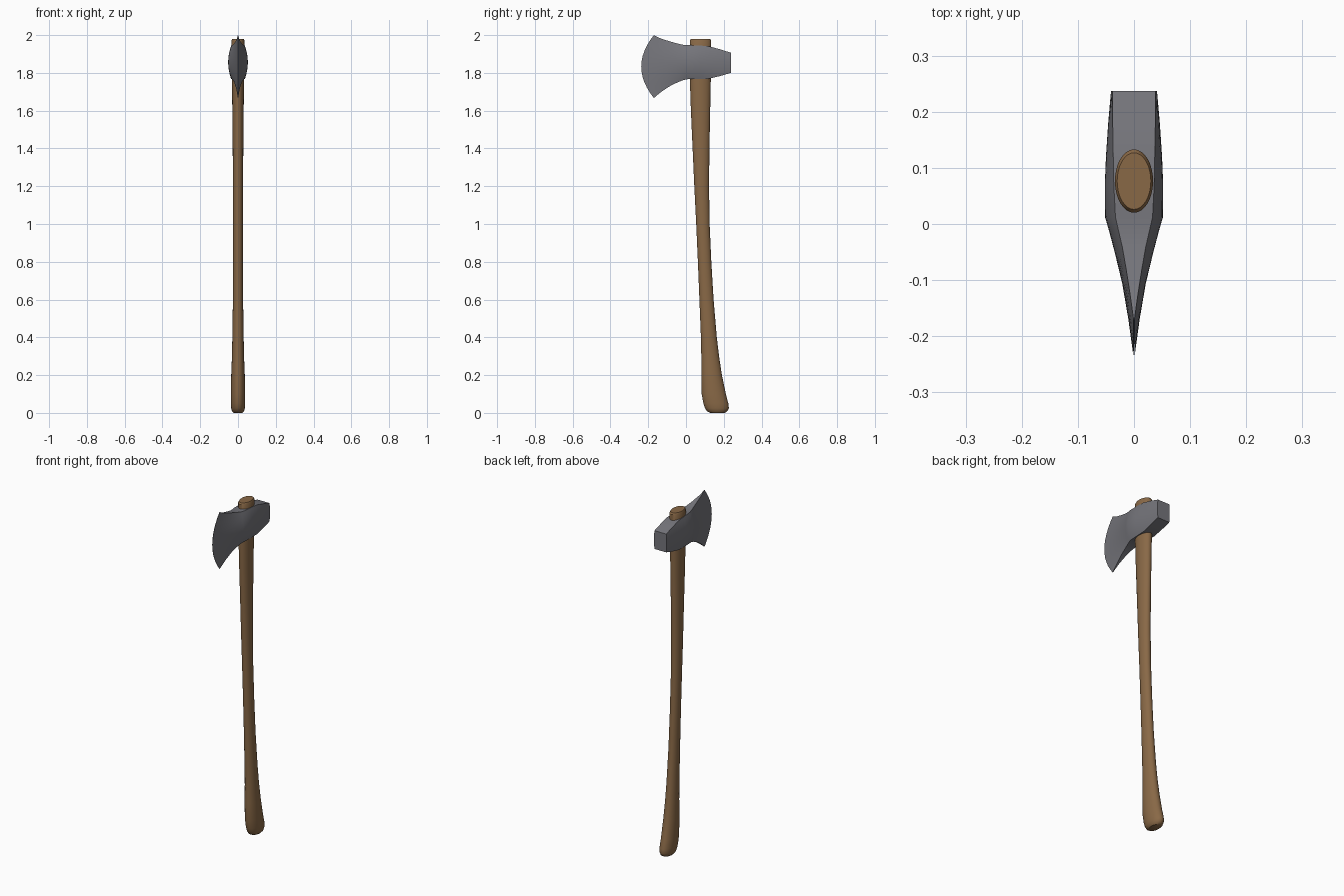
import bpy, bmesh, math


def material(name, rgb):
    m = bpy.data.materials.new(name)
    m.diffuse_color = (*rgb, 1)
    return m


def loft(name, rings, mat, angle):
    """Skin a list of closed rings of points and cap both ends."""
    bm = bmesh.new()
    loops = [[bm.verts.new(p) for p in r] for r in rings]
    n = len(loops[0])
    for a, b in zip(loops, loops[1:]):
        for i in range(n):
            j = (i + 1) % n
            bm.faces.new((a[i], a[j], b[j], b[i]))
    bm.faces.new(loops[0])
    bm.faces.new(loops[-1])
    bmesh.ops.recalc_face_normals(bm, faces=bm.faces)
    me = bpy.data.meshes.new(name)
    bm.to_mesh(me)
    bm.free()
    ob = bpy.data.objects.new(name, me)
    bpy.context.collection.objects.link(ob)
    me.materials.append(mat)
    bpy.context.view_layer.objects.active = ob
    ob.select_set(True)
    bpy.ops.object.shade_smooth_by_angle(angle=math.radians(angle))
    ob.select_set(False)
    return ob


wood = material("brown wood", (0.25, 0.14, 0.062))
steel = material("grey steel", (0.18, 0.18, 0.2))

# Handle: height, front edge y, back edge y, half width x
handle = [
    (0.000, 0.128, 0.205, 0.024), (0.008, 0.112, 0.218, 0.032),
    (0.025, 0.100, 0.227, 0.036), (0.05, 0.092, 0.224, 0.038),
    (0.10, 0.083, 0.211, 0.038), (0.20, 0.081, 0.190, 0.036),
    (0.30, 0.081, 0.175, 0.032), (0.40, 0.079, 0.163, 0.030),
    (0.60, 0.071, 0.146, 0.027), (0.80, 0.063, 0.134, 0.026),
    (1.00, 0.054, 0.125, 0.026), (1.20, 0.044, 0.122, 0.027),
    (1.40, 0.035, 0.124, 0.028), (1.60, 0.026, 0.128, 0.030),
    (1.75, 0.021, 0.131, 0.032), (1.90, 0.020, 0.133, 0.034),
    (1.972, 0.020, 0.133, 0.034), (1.98, 0.026, 0.127, 0.030)]
SIDES = 32
rings = []
for z, y0, y1, w in handle:
    rings.append([(w * math.cos(2 * math.pi * i / SIDES),
                   (y0 + y1) / 2 + (y1 - y0) / 2 * math.sin(2 * math.pi * i / SIDES),
                   z) for i in range(SIDES)])
loft("handle", rings, wood, 35)

# Axe head: y, forward bow, top z, bottom z, half width at middle and at rim
head = [
    (0.237, 0.0, 1.907, 1.800, 0.041, 0.038),
    (0.180, 0.0, 1.925, 1.783, 0.046, 0.038),
    (0.120, 0.0, 1.941, 1.769, 0.050, 0.037),
    (0.070, 0.0, 1.945, 1.767, 0.052, 0.036),
    (0.012, 0.0, 1.947, 1.767, 0.0515, 0.033),
    (-0.010, 0.004, 1.948, 1.763, 0.044, 0.028),
    (-0.040, 0.012, 1.954, 1.752, 0.034, 0.021),
    (-0.080, 0.026, 1.965, 1.733, 0.021, 0.014),
    (-0.125, 0.045, 1.979, 1.704, 0.010, 0.007),
    (-0.150, 0.057, 1.989, 1.684, 0.005, 0.0035),
    (-0.170, 0.067, 2.000, 1.667, 0.0008, 0.0008)]
STEPS = 12
rings = []
for y, bow, top, bot, wm, we in head:
    side = []
    for k in range(STEPS + 1):
        t = 2 * k / STEPS - 1
        side.append((wm - (wm - we) * t * t, y - bow * (1 - t * t),
                     (top + bot) / 2 + (top - bot) / 2 * t))
    rings.append(side + [(-x, yy, z) for x, yy, z in reversed(side)])
loft("axe_head", rings, steel, 30)
